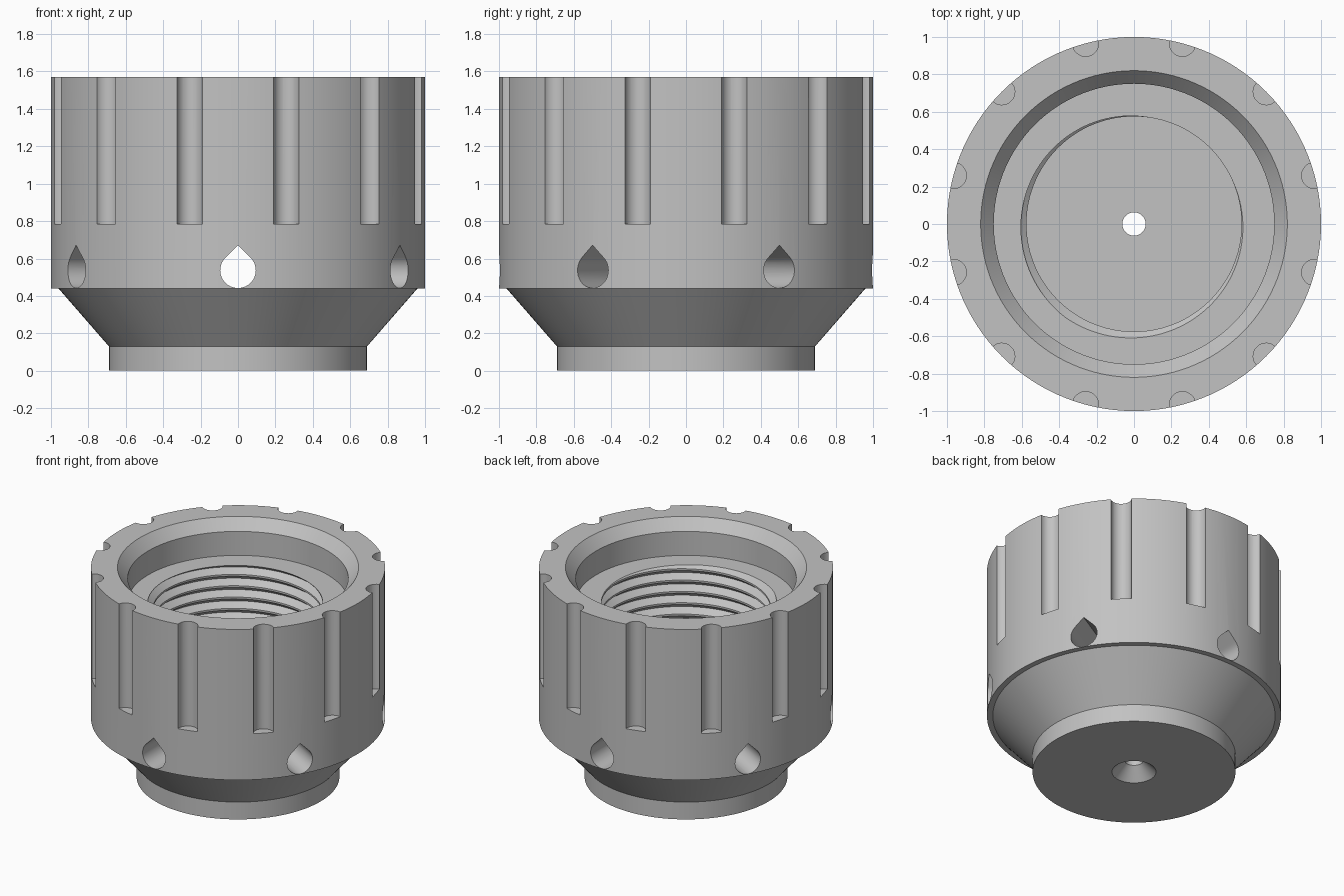
import bpy, bmesh, math
from mathutils import Matrix, Vector

cube = bpy.data.objects.get("Cube")
if cube:
    bpy.data.objects.remove(cube, do_unlink=True)

SEGMENTS = 120
FLOOR, LEDGE = 0.15, 1.31
ROOT, CREST, PITCH = 0.62, 0.575, 0.085
FLAT = 0.16   # share of the pitch taken by the flat thread crest

grey = bpy.data.materials.new("plain_grey")
grey.use_nodes = True
grey.diffuse_color = (0.54, 0.54, 0.54, 1)
grey.node_tree.nodes["Principled BSDF"].inputs["Base Color"].default_value = grey.diffuse_color


def finish(name, bm):
    bmesh.ops.recalc_face_normals(bm, faces=bm.faces[:])
    mesh = bpy.data.meshes.new(name)
    bm.to_mesh(mesh)
    bm.free()
    mesh.materials.append(grey)
    obj = bpy.data.objects.new(name, mesh)
    bpy.context.collection.objects.link(obj)
    return obj


# Thread radius at a phase measured in pitches
def thread_radius(phase):
    flank = (1 - FLAT) / 2
    depth = max(0, 1 - min(phase % 1, 1 - phase % 1) / flank)
    return CREST + (ROOT - CREST) * depth


# Internal helical thread, clipped flat at the ledge and the floor
def thread_profile(turn):
    points = []
    flank = (1 - FLAT) / 2
    for k in range(17, -3, -1):
        for step in (1 - flank, flank, 0):
            z = FLOOR + (k + step + turn) * PITCH
            z = min(max(z, FLOOR), LEDGE)
            phase = (z - FLOOR) / PITCH - turn
            points.append((thread_radius(phase), z))
    return points


# Collar: outer wall, tapered base, chamfered mouth, threaded bore, drilled floor
outside = [(0.15, 0), (0.69, 0), (0.69, 0.13), (0.96, 0.44), (1, 0.44), (1, 1.57),
           (0.82, 1.57), (0.75, 1.49), (0.75, LEDGE)]
drain = [(0.0625, FLOOR), (0.0625, 0.0875)]
bm = bmesh.new()
columns = []
for j in range(SEGMENTS + 1):
    a = math.tau * j / SEGMENTS
    profile = outside + thread_profile(j / SEGMENTS) + drain
    columns.append([bm.verts.new((r * math.cos(a), r * math.sin(a), z)) for r, z in profile])
for left, right in zip(columns, columns[1:]):
    for i in range(len(left)):
        n = (i + 1) % len(left)
        bm.faces.new((left[i], right[i], right[n], left[n]))
bmesh.ops.remove_doubles(bm, verts=bm.verts[:], dist=1e-5)
collar = finish("threaded_collar", bm)


# Prism between two ends of an outline, turned about the vertical axis
def prism(bm, outline, place, start, end, angle):
    turn = Matrix.Rotation(angle, 3, 'Z')
    ends = [[bm.verts.new(turn @ Vector(place(u, v, t))) for u, v in outline]
            for t in (start, end)]
    bm.faces.new(ends[0])
    bm.faces.new(ends[1])
    for i in range(len(outline)):
        n = (i + 1) % len(outline)
        bm.faces.new((ends[0][i], ends[0][n], ends[1][n], ends[1][i]))


def arc(radius, first, last, steps):
    return [(radius * math.cos(math.radians(first + (last - first) * i / steps)),
             radius * math.sin(math.radians(first + (last - first) * i / steps)))
            for i in range(steps + 1)]


# Grip grooves around the upper wall
bm = bmesh.new()
for i in range(12):
    prism(bm, arc(0.07, 0, 348, 29), lambda u, v, t: (1 + u, v, t),
          0.785, 1.7, math.radians(15 + 30 * i))
grooves = finish("groove_cutter", bm)

# Teardrop ports through the lower wall
bm = bmesh.new()
drop = arc(0.095, 135, 405, 30) + [(0, 0.095 * math.sqrt(2))]
for i in range(6):
    prism(bm, drop, lambda u, v, t: (u, -t, 0.537 + v),
          0.5, 1.2, math.radians(60 * i))
ports = finish("port_cutter", bm)

# Cut, then bake the result into the collar
for cutter in (grooves, ports):
    cutter.hide_render = True
    cut = collar.modifiers.new(cutter.name, 'BOOLEAN')
    cut.operation = 'DIFFERENCE'
    cut.solver = 'EXACT'
    cut.object = cutter
graph = bpy.context.evaluated_depsgraph_get()
graph.update()
baked = bpy.data.meshes.new_from_object(collar.evaluated_get(graph))
collar.modifiers.clear()
collar.data = baked
for cutter in (grooves, ports):
    bpy.data.objects.remove(cutter, do_unlink=True)

# Smooth round walls, sharp rims
for obj in bpy.context.selected_objects:
    obj.select_set(False)
collar.select_set(True)
bpy.context.view_layer.objects.active = collar
bpy.ops.object.shade_smooth_by_angle(angle=math.radians(25))
